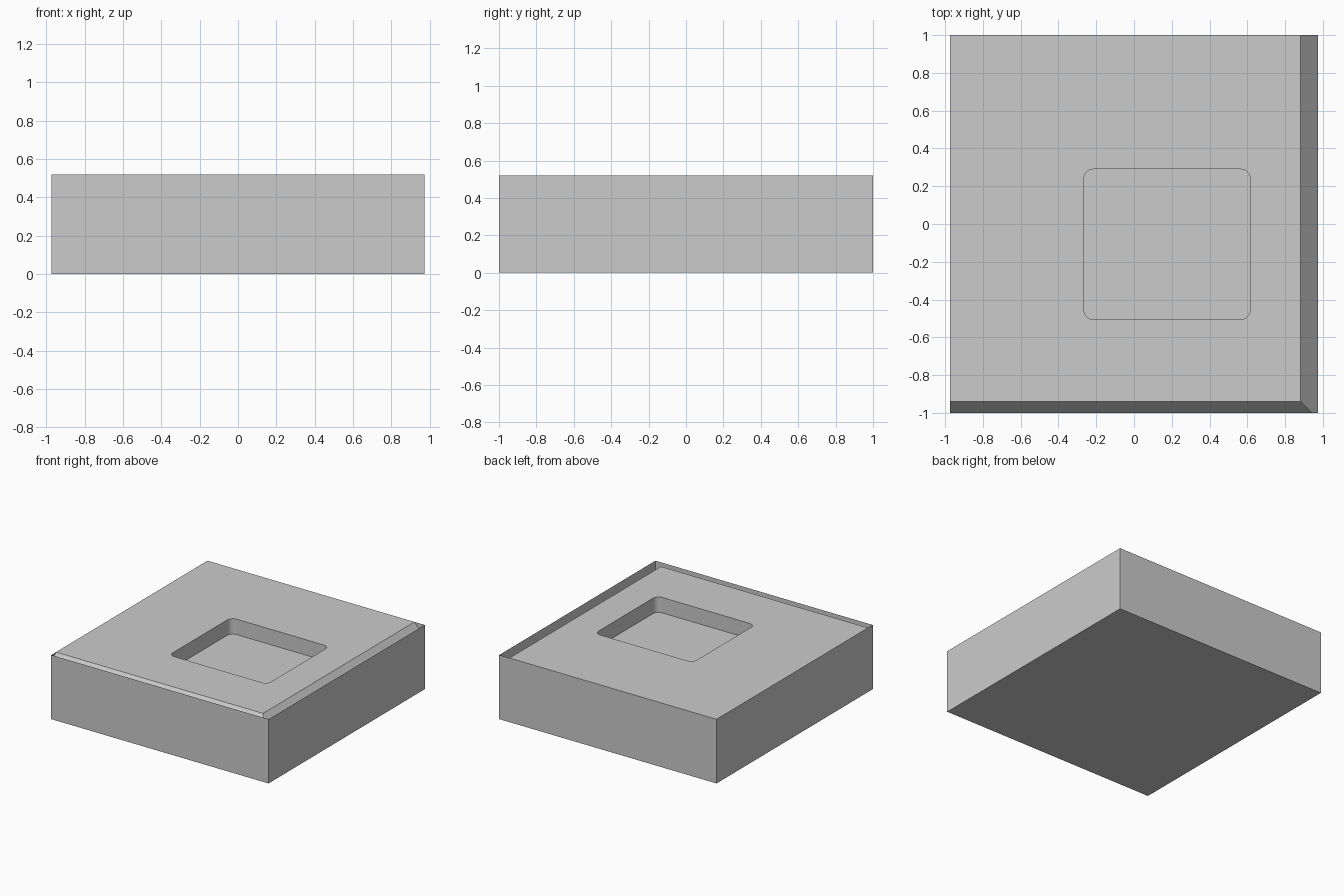
import bpy, bmesh, math
from mathutils import Matrix, Vector

if "Cube" in bpy.data.objects:
    bpy.data.objects.remove(bpy.data.objects["Cube"], do_unlink=True)

HX, HY, HEIGHT = 0.974, 1.0, 0.52
SLOPE = math.radians(50)

grey = bpy.data.materials.new("plain grey")
grey.use_nodes = True
grey.diffuse_color = (0.6, 0.6, 0.6, 1)
grey.node_tree.nodes["Principled BSDF"].inputs["Base Color"].default_value = (0.6, 0.6, 0.6, 1)


def box(x0, x1, y0, y1, z0, z1):
    bm = bmesh.new()
    size = Matrix.Diagonal((x1 - x0, y1 - y0, z1 - z0, 1))
    middle = Matrix.Translation(((x0 + x1) / 2, (y0 + y1) / 2, (z0 + z1) / 2))
    bmesh.ops.create_cube(bm, size=1, matrix=middle @ size)
    return bm


def add_object(name, bm):
    mesh = bpy.data.meshes.new(name)
    bm.to_mesh(mesh)
    bm.free()
    mesh.materials.append(grey)
    obj = bpy.data.objects.new(name, mesh)
    bpy.context.collection.objects.link(obj)
    return obj


def cut_slope(bm, point, outward):
    # Slice an edge off along an inclined plane and close the cut
    normal = Vector(outward) * math.sin(SLOPE) + Vector((0, 0, math.cos(SLOPE)))
    cut = bmesh.ops.bisect_plane(bm, geom=bm.verts[:] + bm.edges[:] + bm.faces[:],
                                 plane_co=point, plane_no=normal, clear_outer=True)
    edges = [e for e in cut["geom_cut"] if isinstance(e, bmesh.types.BMEdge)]
    bmesh.ops.holes_fill(bm, edges=edges, sides=0)


# Outer shell: open-topped thin box
shell = box(-HX, HX, -HY, HY, 0, HEIGHT)
bmesh.ops.delete(shell, geom=[f for f in shell.faces if f.normal.z > 0.9], context="FACES_ONLY")
add_object("outer_walls", shell)

# Inner block with sloping front and right edges
block = box(-HX, HX, -HY, HY, 0, HEIGHT)
cut_slope(block, (0, -0.94, HEIGHT), (0, -1, 0))
cut_slope(block, (0.882, 0, HEIGHT), (1, 0, 0))
bmesh.ops.recalc_face_normals(block, faces=block.faces[:])
top = add_object("top_surface", block)

# Rounded pocket sunk into the top
pocket = box(-0.265, 0.615, -0.505, 0.29, HEIGHT - 0.125, HEIGHT + 0.2)
uprights = [e for e in pocket.edges if abs(e.verts[0].co.z - e.verts[1].co.z) > 0.1]
bmesh.ops.bevel(pocket, geom=uprights, offset=0.05, segments=8, profile=0.5, affect="EDGES")
cutter = add_object("pocket_cutter", pocket)
cutter.hide_render = True

cut = top.modifiers.new("pocket", "BOOLEAN")
cut.operation = "DIFFERENCE"
cut.solver = "EXACT"
cut.object = cutter
bpy.context.view_layer.objects.active = top
top.select_set(True)
bpy.ops.object.modifier_apply(modifier=cut.name)
bpy.data.objects.remove(cutter, do_unlink=True)

# Drop the block sides that the shell already provides
bm = bmesh.new()
bm.from_mesh(top.data)
hidden = []
for f in bm.faces:
    c = f.calc_center_median()
    if abs(c.x) > HX - 0.001 or abs(c.y) > HY - 0.001 or c.z < 0.001:
        hidden.append(f)
bmesh.ops.delete(bm, geom=hidden, context="FACES")
bm.to_mesh(top.data)
bm.free()
bpy.ops.object.shade_smooth_by_angle(angle=math.radians(30))
